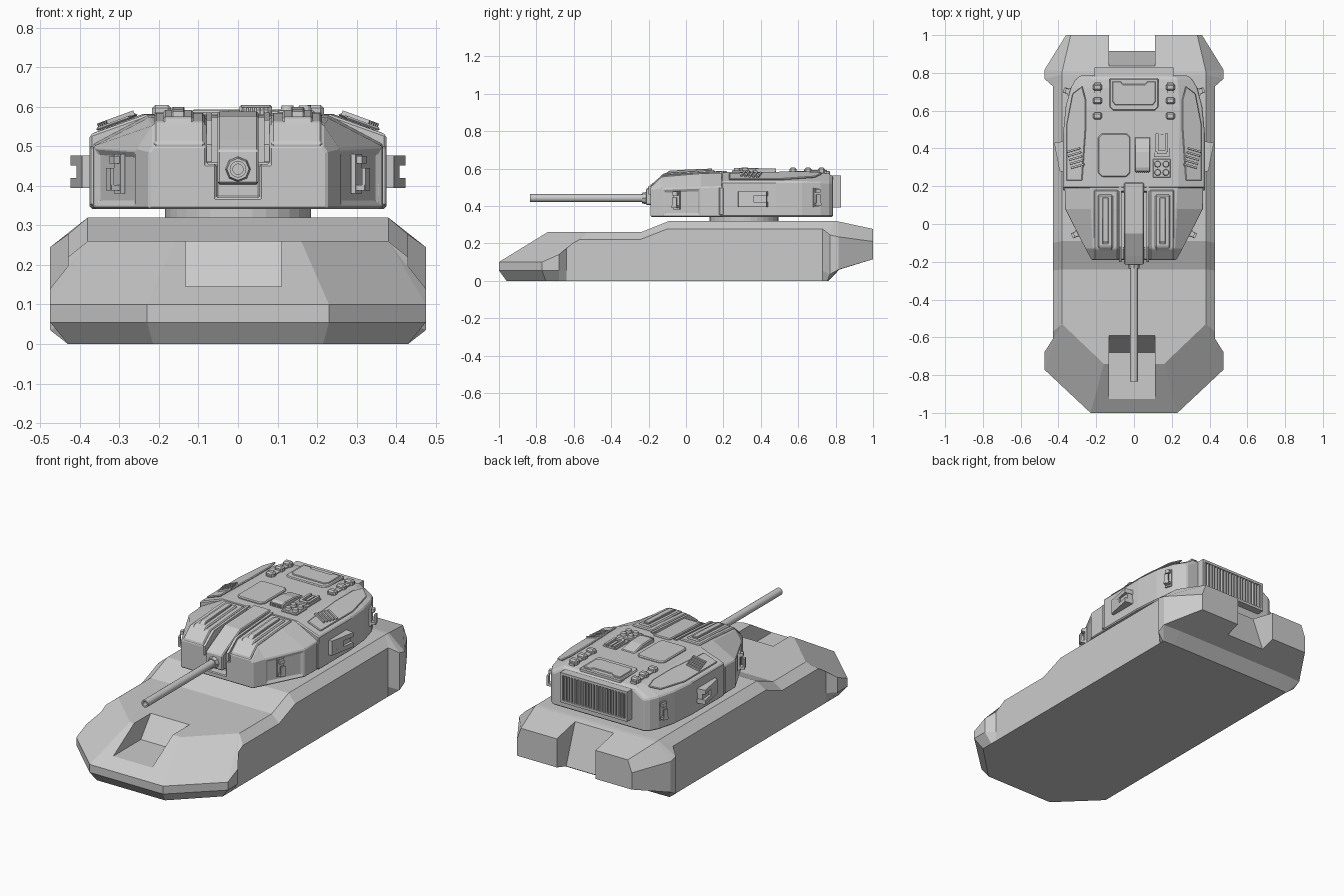
import bpy, bmesh, math
from mathutils import Matrix, Vector

if "Cube" in bpy.data.objects:
    bpy.data.objects.remove(bpy.data.objects["Cube"])


def finish(name, bm, mirror=False, bevel=0):
    bmesh.ops.remove_doubles(bm, verts=bm.verts, dist=1e-5)
    bmesh.ops.recalc_face_normals(bm, faces=bm.faces)
    me = bpy.data.meshes.new(name)
    bm.to_mesh(me)
    bm.free()
    ob = bpy.data.objects.new(name, me)
    bpy.context.collection.objects.link(ob)
    if mirror:
        ob.modifiers.new("Mirror", 'MIRROR').use_mirror_merge = False
    if bevel:
        add_bevel(ob, bevel)
    return ob


def add_bevel(ob, w):
    m = ob.modifiers.new("Bevel", 'BEVEL')
    m.width, m.segments, m.limit_method = w, 1, 'ANGLE'
    m.angle_limit = math.radians(35)


def prism(name, pts, axis, a, b, mirror=False, bevel=0):
    """Extrude a (y,z) profile along X, or an (x,y) profile along Z."""
    bm = bmesh.new()
    mk = (lambda p, t: (t, p[0], p[1])) if axis == 'X' else (lambda p, t: (p[0], p[1], t))
    lo = [bm.verts.new(mk(p, a)) for p in pts]
    hi = [bm.verts.new(mk(p, b)) for p in pts]
    bm.faces.new(lo)
    bm.faces.new(hi)
    n = len(pts)
    for i in range(n):
        bm.faces.new((lo[i], lo[(i + 1) % n], hi[(i + 1) % n], hi[i]))
    return finish(name, bm, mirror, bevel)


def boxes(name, items, mirror=False, bevel=0, frame=Matrix()):
    """One object from boxes given as (centre, size)."""
    bm = bmesh.new()
    for c, s in items:
        bmesh.ops.create_cube(bm, size=1, matrix=frame @ Matrix.Translation(c) @ Matrix.Diagonal((*s, 1)))
    return finish(name, bm, mirror, bevel)


def loft(name, stations, inset=None):
    """Loft half sections (mirrored in x); optionally recess faces picked by inset()."""
    bm = bmesh.new()
    rings = [[bm.verts.new(p) for p in s] + [bm.verts.new((-p[0], p[1], p[2])) for p in reversed(s)]
             for s in stations]
    n = len(rings[0])
    for r, q in zip(rings, rings[1:]):
        for i in range(n):
            bm.faces.new((r[i], r[(i + 1) % n], q[(i + 1) % n], q[i]))
    for r in (rings[0], rings[-1]):
        for i in range(n // 2 - 1):
            bm.faces.new((r[i], r[i + 1], r[n - 2 - i], r[n - 1 - i]))
    bmesh.ops.remove_doubles(bm, verts=bm.verts, dist=1e-5)
    bmesh.ops.dissolve_degenerate(bm, edges=bm.edges, dist=1e-5)
    bmesh.ops.recalc_face_normals(bm, faces=bm.faces)
    bmesh.ops.dissolve_limit(bm, angle_limit=0.01, verts=bm.verts, edges=bm.edges)
    if inset:
        fs = [f for f in bm.faces if inset(f.normal, f.calc_center_median())]
        bmesh.ops.inset_individual(bm, faces=fs, thickness=0.018, depth=0)
        bmesh.ops.inset_individual(bm, faces=fs, thickness=0.006, depth=-0.008)
    return finish(name, bm)


def cut(ob, cutter):
    m = ob.modifiers.new("Cut", 'BOOLEAN')
    m.operation, m.object = 'DIFFERENCE', cutter
    cutter.hide_render = True
    cutter.display_type = 'WIRE'


def side(y, z, zb=0.0):
    return [(.43, y, 0), (.43, y, .055), (.43, y, .055), (.43, y, z)]


# Hull: columns run bottom, lower, low, high, deck edge
deck = (.38, -.53, .26)
hull = loft("hull", [
    [(.215, -.96, 0), (.23, -1, .055), (.23, -1, .055), (.23, -1, .10), (.16, -.74, .26)],
    [(.43, -.75, 0), (.475, -.77, .055), (.475, -.77, .055), (.475, -.77, .10), deck],
    [(.43, -.68, 0), (.475, -.68, .055), (.475, -.68, .055), (.475, -.68, .14), deck],
    side(-.64, .18) + [deck],
    side(-.57, .22) + [deck],
    side(-.246, .22) + [(.38, -.24, .26)],
    side(-.10, .277) + [(.38, -.09, .32)],
    side(.73, .277) + [(.38, .78, .32)],
    [(.43, .755, 0), (.475, .77, .035), (.475, .77, .035), (.475, .77, .245), (.38, .79, .32)],
    [(.43, .76, 0), (.475, .815, .06), (.475, .815, .06), (.475, .815, .235), (.38, .81, .318)],
    [(.36, .762, 0), (.36, .82, .06), (.36, 1, .115), (.36, 1, .21), (.335, 1, .277)],
])
cut(hull, prism("nose_pocket_cutter", [(-.95, .145), (-.68, .145), (-.59, .262), (-.59, .4), (-.95, .4)],
                'X', -.133, .11))
cut(hull, prism("tail_notch_cutter", [(.83, .33), (.93, .05), (1.1, .05), (1.1, .33)], 'X', -.133, .11))

# Turret ring
bm = bmesh.new()
bmesh.ops.create_cone(bm, cap_ends=True, segments=32, radius1=.185, radius2=.185, depth=.05,
                      matrix=Matrix.Translation((0, .31, .335)))
finish("turret_ring", bm)


# Turret shell: front wedge and rear body
def sec(y, x, zs, xr, zr, zb=.342):
    return [(x, y, zb), (x, y, zs), (xr, y, zr)]


front = loft("turret_front", [sec(-.19, .225, .485, .215, .50), sec(-.13, .257, .493, .215, .556),
                              sec(.08, .365, .50, .225, .573), sec(.2, .367, .505, .23, .578)],
             lambda n, c: abs(n.x) > .5 and abs(n.z) < .2 and -.12 < c.y < .05)
cut(front, boxes("mantlet_groove_cutter", [((0, -.08, .55), (.16, .5, .19))]))
cut(front, boxes("mantlet_mouth_cutter", [((0, -.2, .44), (.11, .14, .14))]))
add_bevel(front, .005)
rear = loft("turret_rear", [sec(.19, .375, .53, .235, .58), sec(.48, .375, .53, .24, .582),
                            sec(.62, .362, .53, .24, .582), sec(.72, .335, .528, .235, .578),
                            sec(.765, .31, .525, .23, .572), sec(.785, .285, .52, .22, .56)])
add_bevel(rear, .006)

# Raised shoulder armour with slatted vents
slope = Matrix.Translation((.305, 0, .557)) @ Matrix.Rotation(math.radians(20), 4, 'Y')
bm = bmesh.new()
plan = [(-.035, .23), (.055, .23), (.055, .52), (.02, .69), (-.035, .73), (-.055, .66), (-.055, .5)]
f = bm.faces.new([bm.verts.new(slope @ Vector((x, y, 0))) for x, y in plan])
up = (slope.to_3x3() @ Vector((0, 0, .009)))
g = bmesh.ops.extrude_face_region(bm, geom=[f])
bmesh.ops.translate(bm, verts=[v for v in g["geom"] if isinstance(v, bmesh.types.BMVert)], vec=up)
finish("shoulder_armour", bm, True, .004)
vent = slope @ Matrix.Translation((0, .35, .012)) @ Matrix.Rotation(math.radians(-15), 4, 'Z')
boxes("shoulder_vent_slats", [((0, -.045 + .022 * i, 0), (.075, .01, .012)) for i in range(5)],
      True, frame=vent)

# Mantlet, gun collar and barrel
prism("mantlet", [(-.215, .405), (-.215, .49), (-.17, .515), (-.05, .577), (.22, .588), (.22, .40)],
      'X', -.052, .052, bevel=.005)
prism("mantlet_rails", [(-.2, .46), (-.2, .505), (-.12, .566), (.2, .586), (.2, .46)],
      'X', .066, .08, True)
bm = bmesh.new()
lay = Matrix.Translation((0, -.22, .442)) @ Matrix.Rotation(math.pi / 2, 4, 'X')
bmesh.ops.create_cone(bm, cap_ends=True, segments=8, radius1=.034, radius2=.028, depth=.03, matrix=lay)
finish("gun_collar", bm)
bm = bmesh.new()
path = [(-.15, .021), (-.835, .021), (-.835, .013), (-.76, .013)]
rings = [[bm.verts.new((r * math.cos(a * math.pi / 8), y, .442 + r * math.sin(a * math.pi / 8)))
          for a in range(16)] for y, r in path]
for r, q in zip(rings, rings[1:]):
    for i in range(16):
        bm.faces.new((r[i], r[i - 1], q[i - 1], q[i]))
bm.faces.new(rings[0])
bm.faces.new(rings[-1])
barrel = finish("gun_barrel", bm)
bpy.context.view_layer.objects.active = barrel
barrel.select_set(True)
bpy.ops.object.shade_smooth_by_angle(angle=math.radians(35))
barrel.select_set(False)

# Front roof armour: plate, inner panel and ridge on each side
prism("roof_plate", [(-.19, .51), (-.13, .564), (.08, .581), (.18, .585), (.18, .56), (-.12, .53), (-.185, .48)],
      'X', .085, .212, True, .005)
prism("roof_panel", [(-.175, .52), (-.12, .575), (.155, .592), (.155, .57), (-.12, .54)],
      'X', .112, .19, True, .006)
prism("roof_ridge", [(-.13, .56), (-.09, .588), (.0, .594), (.14, .6), (.14, .58), (-.08, .56)],
      'X', .135, .168, True, .003)

# Rear hatch, side hatch plate and vision blocks
prism("rear_hatch", [(-.13, .62), (-.11, .60), (.11, .60), (.13, .62), (.13, .77), (-.13, .77)],
      'Z', .56, .588, bevel=.005)
prism("rear_hatch_lid", [(-.1, .63), (.1, .63), (.115, .65), (.115, .755), (.07, .755), (.06, .74),
                         (-.06, .74), (-.07, .755), (-.115, .755), (-.115, .65)], 'Z', .57, .593, bevel=.003)
prism("crew_hatch", [(-.19, .27), (-.17, .25), (-.04, .25), (-.02, .27), (-.02, .46), (-.04, .48),
                     (-.17, .48), (-.19, .46)], 'Z', .57, .591, bevel=.005)
boxes("vision_blocks", [((.193, y, .587), (.048, .036, .036)) for y in (.572, .652, .724)], True, .008)
boxes("vision_block_rail", [((.193, .65, .58), (.034, .2, .014))], True)

# Roof sight with ribs, sensor cluster and launcher
prism("roof_sight", [(.275, .575), (.275, .597), (.30, .605), (.38, .603), (.46, .585), (.46, .575)],
      'X', .004, .086, bevel=.006)
boxes("roof_sight_ribs", [((.013 + .0105 * i, .274, .589), (.005, .008, .018)) for i in range(7)])
boxes("sensor_base", [((.147, .295, .583), (.095, .1, .014))], bevel=.004)
bm = bmesh.new()
for dx in (-.022, .022):
    for dy in (-.022, .022):
        bmesh.ops.create_cone(bm, cap_ends=True, segments=12, radius1=.018, radius2=.015, depth=.016,
                              matrix=Matrix.Translation((.147 + dx, .295 + dy, .595)))
finish("sensor_caps", bm)
boxes("launcher", [((.147, .415, .583), (.08, .12, .012)), ((.122, .43, .592), (.014, .1, .016)),
                   ((.172, .43, .592), (.014, .1, .016)), ((.147, .38, .592), (.05, .02, .016)),
                   ((.147, .44, .59), (.016, .07, .012))])


# Tow hooks on the front corners and rear corners
def hook(name, x, y, z, ang):
    fr = Matrix.Translation((x, y, z)) @ Matrix.Rotation(math.radians(ang), 4, 'Z')
    boxes(name, [((0, 0, 0), (.012, .04, .1)), ((.016, 0, -.035), (.028, .03, .014)),
                 ((.026, 0, -.012), (.01, .026, .055)), ((.012, 0, .036), (.018, .026, .02))],
          True, frame=fr)


hook("front_hook", .30, -.05, .43, -26)
hook("rear_hook", .343, .70, .445, 20)

# Side brackets: tapered block with a slot
wedge = [(.36, .275), (.394, .28), (.423, .43), (.36, .44)]
for nm, a, b in (("lower", .395, .42), ("upper", .452, .477)):
    prism("side_bracket_" + nm, wedge, 'Z', a, b, True)
prism("side_bracket_core", [(.36, .28), (.39, .285), (.405, .43), (.36, .435)], 'Z', .42, .452, True)
prism("side_bracket_front", [(.36, .275), (.394, .28), (.409, .36), (.36, .36)], 'Z', .42, .452, True)

# Seam strips where the front and rear shells meet
boxes("seam_strip", [((.366, .19, .425), (.02, .025, .15))], True, .004)

# Rear radiator grille
boxes("rear_grille_frame", [((0, .80, .555), (.42, .055, .014)), ((0, .80, .40), (.42, .055, .014)),
                            ((-.203, .80, .477), (.014, .055, .16)), ((.203, .80, .477), (.014, .055, .16)),
                            ((0, .785, .477), (.40, .02, .15))])
boxes("rear_grille_slats", [((-.187 + .0197 * i, .81, .477), (.008, .032, .145)) for i in range(20)])
